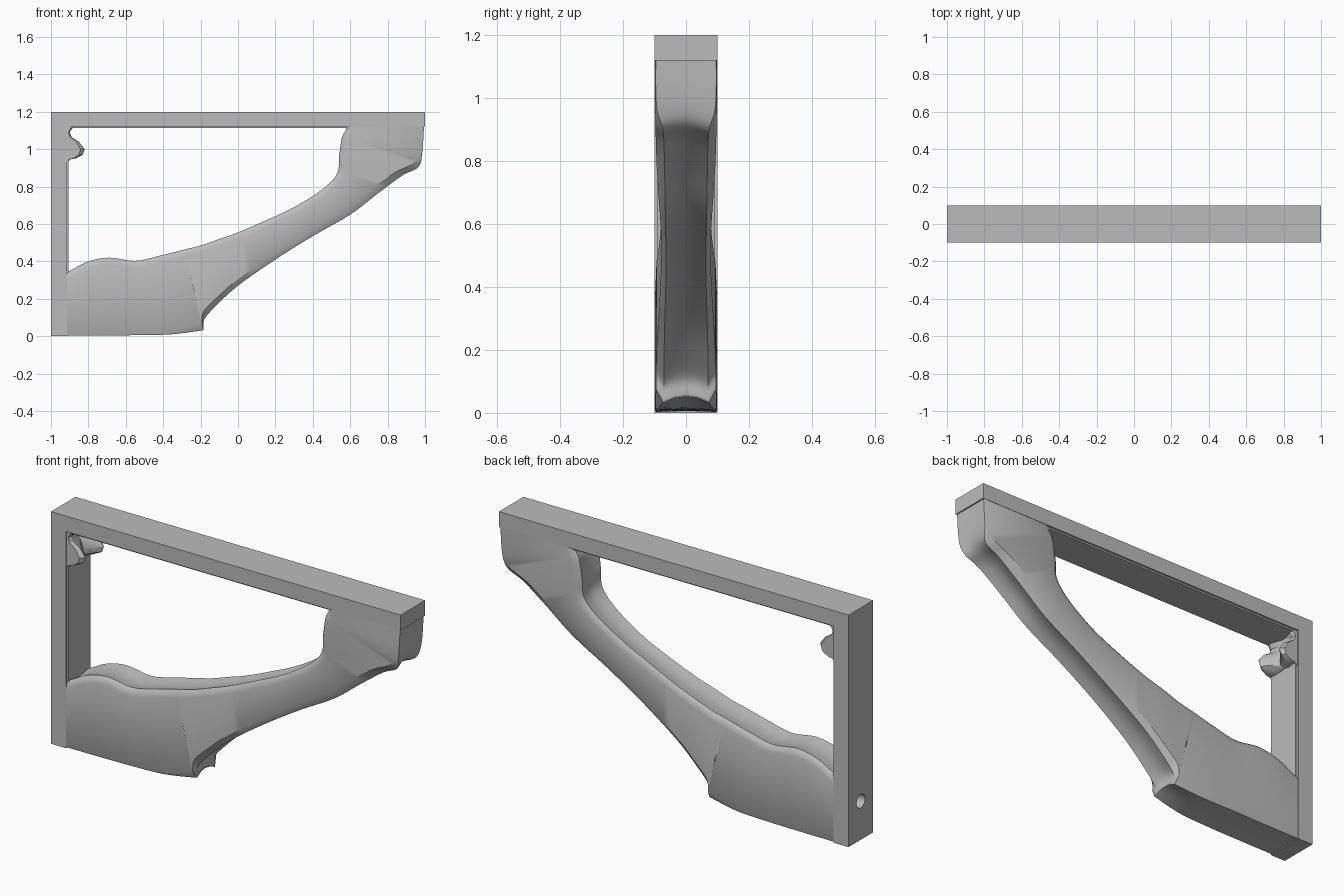
import bpy, bmesh, math
from mathutils import Vector

cube = bpy.data.objects.get("Cube")
if cube:
    bpy.data.objects.remove(cube, do_unlink=True)

grey = bpy.data.materials.new("plain grey")
grey.use_nodes = True
GREY = (0.5, 0.5, 0.5, 1)
grey.diffuse_color = GREY
grey.node_tree.nodes["Principled BSDF"].inputs["Base Color"].default_value = GREY


def finish(name, bm, smooth=False):
    bmesh.ops.recalc_face_normals(bm, faces=bm.faces)
    mesh = bpy.data.meshes.new(name)
    bm.to_mesh(mesh)
    bm.free()
    mesh.materials.append(grey)
    obj = bpy.data.objects.new(name, mesh)
    bpy.context.collection.objects.link(obj)
    if smooth:
        select(obj)
        bpy.ops.object.shade_smooth_by_angle(angle=math.radians(32))
    return obj


def select(obj):
    bpy.ops.object.select_all(action="DESELECT")
    obj.select_set(True)
    bpy.context.view_layer.objects.active = obj


def box(name, lo, hi):
    bm = bmesh.new()
    bmesh.ops.create_cube(bm, size=1)
    for v in bm.verts:
        v.co = [lo[i] + (v.co[i] + 0.5) * (hi[i] - lo[i]) for i in range(3)]
    return finish(name, bm)


def loft(name, rings, smooth=True):
    """Skin closed rings of equal length and cap both ends."""
    bm = bmesh.new()
    rows = [[bm.verts.new(p) for p in ring] for ring in rings]
    n = len(rows[0])
    for a, b in zip(rows, rows[1:]):
        for i in range(n):
            j = (i + 1) % n
            bm.faces.new((a[i], a[j], b[j], b[i]))
    bm.faces.new(rows[0])
    bm.faces.new(rows[-1])
    return finish(name, bm, smooth)


def spline(points, steps):
    """Smooth curve through points of any dimension."""
    out = []
    last = len(points) - 1
    for k in range(last):
        p0, p1, p2, p3 = (points[min(max(k + d, 0), last)] for d in (-1, 0, 1, 2))
        for s in range(steps):
            t = s / steps
            out.append([b + 0.5 * t * (c - a + t * (2 * a - 5 * b + 4 * c - d
                        + t * (3 * (b - c) + d - a)))
                        for a, b, c, d in zip(p0, p1, p2, p3)])
    out.append(list(points[-1]))
    return out


def strut_section(lx, lz, ux, uz, w, rim):
    """Cross-section with chamfered rims and shallow grooves."""
    low, up = Vector((lx, 0, lz)), Vector((ux, 0, uz))
    d = (up - low).normalized()
    chamfer = (w - rim) * 1.8
    groove = (w - rim) * 0.9
    bottom = [(-w, chamfer), (-rim, 0), (-rim / 2, groove * 0.75), (0, groove),
              (rim / 2, groove * 0.75), (rim, 0), (w, chamfer)]
    top = [(w, 0.035), (w * 0.93, 0.012), (w * 0.8, 0), (w * 0.4, 0.008), (0, 0.012)]
    top += [(-y, t) for y, t in reversed(top[:-1])]
    ring = [low + d * t + Vector((0, y, 0)) for y, t in bottom]
    ring += [up - d * t + Vector((0, y, 0)) for y, t in top]
    return ring


# Straight mounting bars with thin raised inner faces
W = 0.1
top_bar = box("top_bar", (-1, -W, 1.12), (1, W, 1.2))
wall_bar = box("wall_bar", (-1, -W, 0), (-0.915, W, 1.12))
top_inner = box("top_bar_inner_face", (-0.91, -0.09, 1.112), (0.6, 0.09, 1.13))
wall_inner = box("wall_bar_inner_face", (-0.93, -0.09, 0.3), (-0.907, 0.09, 1.115))

# Curved strut: lower point, upper point, half width, lower rim half width
stations = [
    (-0.93, 0.003, -0.93, 0.34, 0.098, 0.095), (-0.89, 0.003, -0.89, 0.355, 0.098, 0.095),
    (-0.8, 0.003, -0.8, 0.4, 0.098, 0.095), (-0.67, 0.004, -0.69, 0.42, 0.098, 0.095),
    (-0.53, 0.006, -0.55, 0.403, 0.098, 0.095), (-0.36, 0.01, -0.42, 0.43, 0.097, 0.09),
    (-0.2, 0.03, -0.3, 0.46, 0.096, 0.075), (-0.185, 0.04, -0.28, 0.465, 0.096, 0.072),
    (-0.18, 0.09, -0.2, 0.485, 0.095, 0.07), (-0.12, 0.16, -0.1, 0.52, 0.093, 0.07),
    (0, 0.27, 0, 0.555, 0.087, 0.068), (0.2, 0.41, 0.15, 0.62, 0.08, 0.064),
    (0.4, 0.535, 0.3, 0.69, 0.079, 0.064), (0.6, 0.65, 0.45, 0.785, 0.086, 0.066),
    (0.75, 0.765, 0.53, 0.87, 0.093, 0.068), (0.88, 0.86, 0.54, 0.96, 0.096, 0.07),
    (0.965, 0.905, 0.555, 1.06, 0.097, 0.075), (0.985, 0.98, 0.575, 1.1, 0.098, 0.094),
    (0.995, 1.13, 0.585, 1.13, 0.098, 0.096),
]
strut = loft("curved_strut", [strut_section(*s) for s in spline(stations, 5)])

# Ragged lump in the upper corner, wider at both sides
outline = [(-0.93, 1.13), (-0.88, 1.12), (-0.9, 1.09), (-0.89, 1.065), (-0.85, 1.04),
           (-0.82, 1.0), (-0.83, 0.97), (-0.87, 0.95), (-0.9, 0.945), (-0.93, 0.9)]
reach = [(-0.093, 0.8), (-0.075, 1), (-0.04, 0.75), (0, 0.4), (0.04, 0.7), (0.075, 1), (0.093, 0.85)]
corner_lump = loft("corner_lump", [[(-0.93 + (x + 0.93) * k, y, z) for x, z in outline]
                                   for y, k in reach])


# Screw holes, drilled and then countersunk on the inner side
def drill(targets, start, axis, depth, radius):
    bm = bmesh.new()
    bmesh.ops.create_cone(bm, cap_ends=True, segments=24, radius1=radius, radius2=radius, depth=depth)
    direction = Vector(axis)
    turn = Vector((0, 0, 1)).rotation_difference(direction).to_matrix()
    for v in bm.verts:
        v.co = turn @ v.co + Vector(start) + direction * depth / 2
    cutter = finish("hole_cutter", bm)
    cutter.hide_render = True
    for obj in targets:
        mod = obj.modifiers.new("hole", "BOOLEAN")
        mod.operation = "DIFFERENCE"
        mod.solver = "EXACT"
        mod.object = cutter
        select(obj)
        bpy.ops.object.modifier_apply(modifier=mod.name)
    bpy.data.objects.remove(cutter, do_unlink=True)


R = 0.035
drill([top_bar, top_inner], (-0.68, 0, 1.25), (0, 0, -1), 0.2, R)
drill([top_inner], (-0.68, 0, 1.1195), (0, 0, -1), 0.03, 0.065)
drill([top_bar, strut], (0.68, 0, 1.25), (0, 0, -1), 0.22, R)
drill([wall_bar, wall_inner, corner_lump], (-1.05, 0, 1.0), (1, 0, 0), 0.3, R)
drill([wall_bar, strut], (-1.05, 0, 0.2), (1, 0, 0), 0.25, R)
